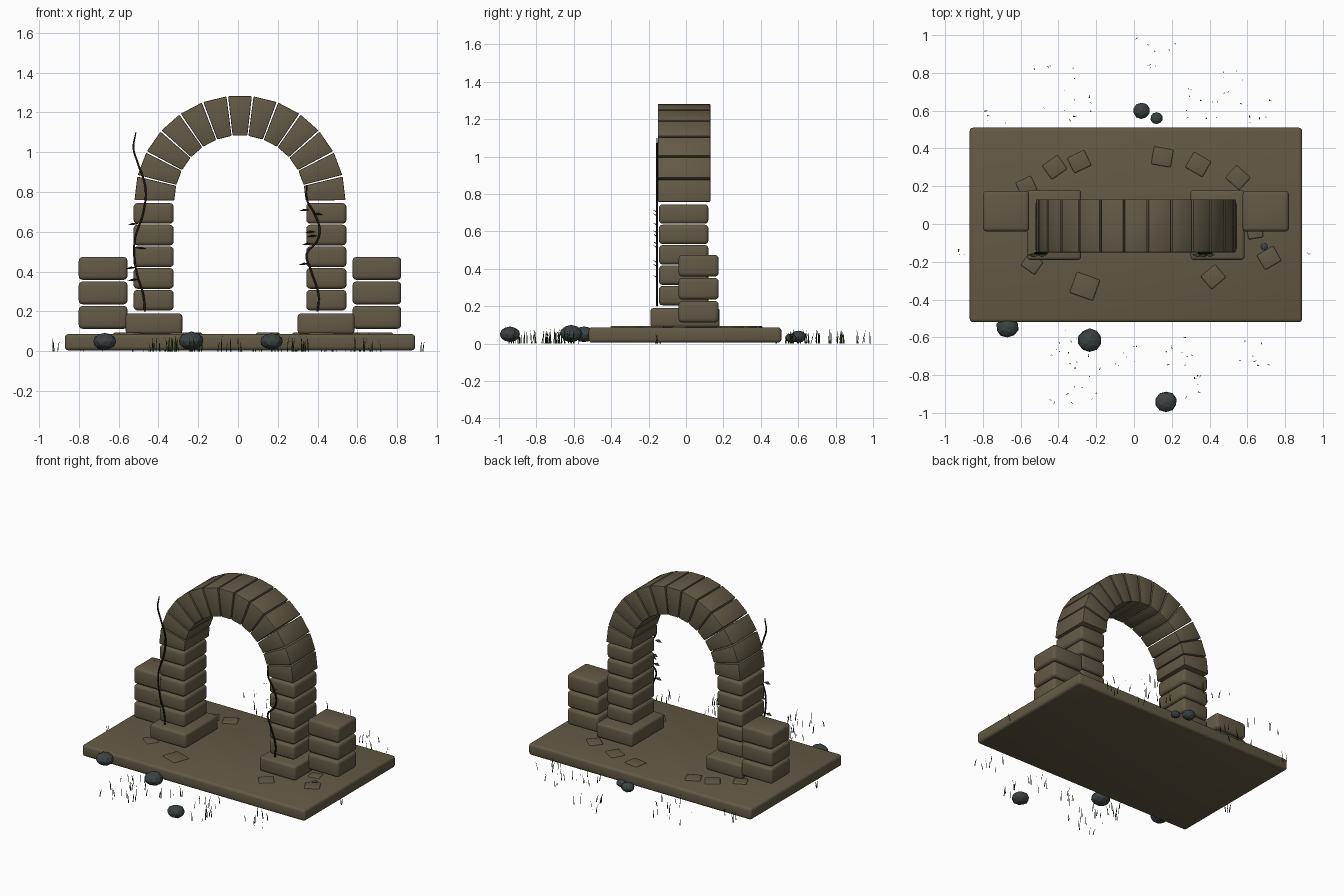
import bpy, bmesh, math, random
from mathutils import Vector, Matrix

random.seed(7)
cube = bpy.data.objects.get("Cube")
if cube:
    bpy.data.objects.remove(cube, do_unlink=True)


def material(name, rgb):
    m = bpy.data.materials.new(name)
    m.use_nodes = True
    m.diffuse_color = (*rgb, 1)
    m.node_tree.nodes["Principled BSDF"].inputs["Base Color"].default_value = (*rgb, 1)
    return m


STONE = material("warm stone", (0.125, 0.102, 0.06))
ROCK = material("dark rock", (0.045, 0.055, 0.055))
VINE = material("dark bark", (0.012, 0.009, 0.006))
LEAF = material("leaf green", (0.025, 0.035, 0.012))
GRASS = material("grass green", (0.02, 0.055, 0.01))


def finish(name, bm, mat, bevel=0, segments=3, smooth=True):
    bmesh.ops.recalc_face_normals(bm, faces=bm.faces)
    if bevel:
        bmesh.ops.bevel(bm, geom=bm.edges[:], offset=bevel, segments=segments,
                        profile=0.5, affect='EDGES')
    mesh = bpy.data.meshes.new(name)
    bm.to_mesh(mesh)
    bm.free()
    mesh.materials.append(mat)
    ob = bpy.data.objects.new(name, mesh)
    bpy.context.collection.objects.link(ob)
    if smooth:
        bpy.ops.object.select_all(action='DESELECT')
        ob.select_set(True)
        bpy.context.view_layer.objects.active = ob
        bpy.ops.object.shade_smooth_by_angle(angle=math.radians(40))
    return ob


def block(name, x, y, z, bevel, turn=0):
    """Rounded stone block from its (min, max) spans."""
    bm = bmesh.new()
    centre = Vector([(a + b) / 2 for a, b in (x, y, z)])
    size = [b - a for a, b in (x, y, z)]
    mat = (Matrix.Translation(centre) @ Matrix.Rotation(turn, 4, 'Z')
           @ Matrix.Diagonal((*size, 1)))
    bmesh.ops.create_cube(bm, size=1, matrix=mat)
    return finish(name, bm, STONE, bevel)


# Ground slab
block("ground_slab", (-0.87, 0.89), (-0.52, 0.51), (0.005, 0.087), 0.018)

# Footings, pillars and side stacks
MID = 0.01
for side, label in ((-1, "right"), (1, "left")):
    def span(a, b):
        return tuple(sorted((MID + side * a, MID + side * b)))
    block(f"{label}_footing", span(0.29, 0.575), (-0.19, 0.18), (0.087, 0.19), 0.016)
    for i in range(5):
        z = 0.205 + i * 0.109
        block(f"{label}_pillar_stone_{i + 1}", span(0.333, 0.535),
              (-0.145, 0.12), (z, z + 0.104), 0.02)
    for i in range(3):
        z = 0.113 + i * 0.123
        block(f"{label}_stack_stone_{i + 1}", span(0.565, 0.81),
              (-0.04, 0.175), (z, z + 0.115), 0.02)

# Arch of wedge stones
COUNT, INNER, OUTER, SPRING = 13, 0.33, 0.53, 0.755
step = math.pi / COUNT
for i in range(COUNT):
    mid = (i + 0.5) * step
    bm = bmesh.new()
    ring = []
    for r, s, gap in ((INNER, -1, 0.008), (OUTER, -1, 0.008),
                      (OUTER, 1, 0.008), (INNER, 1, 0.008)):
        a = mid + s * (step / 2 - gap)
        ring.append(bm.verts.new((MID + r * math.cos(a), -0.15, SPRING + r * math.sin(a))))
    face = bm.faces.new(ring)
    out = bmesh.ops.extrude_face_region(bm, geom=[face])
    bmesh.ops.translate(bm, vec=(0, 0.28, 0),
                        verts=[v for v in out["geom"] if isinstance(v, bmesh.types.BMVert)])
    finish(f"arch_stone_{i + 1}", bm, STONE, 0.005, 2)

# Worn paving stones lying in the slab: x, y, size, turn
paving = [(-0.42, 0.30, 0.10, 35), (-0.29, 0.33, 0.10, 25), (0.15, 0.355, 0.105, -10),
          (0.34, 0.315, 0.105, -30), (0.55, 0.245, 0.10, -42), (-0.57, 0.20, 0.09, 25),
          (-0.54, -0.21, 0.09, -35), (-0.26, -0.33, 0.13, -20), (0.42, -0.28, 0.10, 40),
          (0.715, -0.18, 0.10, 30), (0.64, -0.04, 0.08, 10)]
for i, (x, y, s, turn) in enumerate(paving):
    h = s / 2
    block(f"paving_stone_{i + 1}", (x - h, x + h), (y - h * 0.9, y + h * 0.9),
          (0.07, 0.094), 0.007, math.radians(turn))

# Loose faceted rocks: x, y, z, radius
rocks = [(-0.67, -0.545, 0.05, 0.062), (-0.235, -0.615, 0.053, 0.066),
         (0.17, -0.941, 0.05, 0.06), (0.04, 0.60, 0.037, 0.047),
         (0.12, 0.56, 0.03, 0.034), (0.69, -0.12, 0.076, 0.026)]
for i, (x, y, z, r) in enumerate(rocks):
    bm = bmesh.new()
    bmesh.ops.create_icosphere(bm, subdivisions=2, radius=r)
    for v in bm.verts:
        v.co *= random.uniform(0.93, 1.0)
        v.co = Vector((v.co.x, v.co.y * 0.95, v.co.z * 0.72)) + Vector((x, y, z))
    finish(f"rock_{i + 1}", bm, ROCK, smooth=False)


# Climbing vines as thin curves on the front of the pillars
def vine(name, points):
    cu = bpy.data.curves.new(name, 'CURVE')
    cu.dimensions = '3D'
    cu.bevel_depth = 0.0055
    cu.bevel_resolution = 1
    cu.resolution_u = 6
    sp = cu.splines.new('BEZIER')
    sp.bezier_points.add(len(points) - 1)
    for p, (x, z) in zip(sp.bezier_points, points):
        p.co = (x, -0.155, z)
        p.handle_left_type = p.handle_right_type = 'AUTO'
    sp.bezier_points[-1].radius = 0.6
    cu.materials.append(VINE)
    bpy.context.collection.objects.link(bpy.data.objects.new(name, cu))


vine("right_vine", [(-0.468, 0.2), (-0.475, 0.28), (-0.51, 0.40), (-0.52, 0.55),
                    (-0.475, 0.70), (-0.465, 0.82), (-0.505, 0.95), (-0.525, 1.02),
                    (-0.513, 1.1)])
vine("left_vine", [(0.40, 0.2), (0.405, 0.28), (0.365, 0.41), (0.345, 0.49),
                   (0.395, 0.55), (0.41, 0.61), (0.385, 0.69), (0.347, 0.76),
                   (0.345, 0.83)])


# Thin leaves along the vines
def leaves(name, spots):
    bm = bmesh.new()
    for x, z in spots:
        d = random.choice((-1, 1)) * 0.055
        pts = [(0, 0, 0), (d * 0.5, -0.014, 0.006), (d, 0, -0.006), (d * 0.5, 0.006, -0.006)]
        bm.faces.new([bm.verts.new((x + a, -0.162 + b, z + c)) for a, b, c in pts])
    finish(name, bm, LEAF, smooth=False)


leaves("left_vine_leaves", [(0.36, 0.71), (0.375, 0.69), (0.39, 0.60), (0.40, 0.58),
                            (0.375, 0.54), (0.36, 0.44)])
leaves("right_vine_leaves", [(-0.50, 0.64), (-0.515, 0.52), (-0.51, 0.42), (-0.50, 0.36)])

# Grass blades scattered in tufts round the slab: x, y, spread, blades
tufts = [(-0.35, -0.68, 0.12, 12), (-0.2, -0.82, 0.12, 12), (-0.4, -0.88, 0.08, 5),
         (0.27, -0.65, 0.10, 8), (0.3, -0.85, 0.08, 8), (0.64, -0.66, 0.09, 8),
         (-0.05, -0.65, 0.08, 5), (-0.42, 0.72, 0.12, 8), (-0.75, 0.54, 0.07, 5),
         (-0.3, 0.6, 0.09, 6), (0.15, 0.9, 0.08, 7), (0.35, 0.62, 0.1, 9),
         (0.5, 0.72, 0.09, 8), (0.68, 0.6, 0.07, 6), (-0.91, -0.15, 0.02, 4),
         (0.91, -0.15, 0.02, 2)]
bm = bmesh.new()


def blade(x, y, h):
    a = random.uniform(0, math.tau)
    w = Vector((math.cos(a), math.sin(a), 0)) * 0.0035
    lean = Vector((math.sin(a), math.cos(a), 0)) * random.uniform(0.004, 0.02)
    root = Vector((x, y, 0))
    mid = root + lean * 0.3 + Vector((0, 0, h * 0.6))
    tip = root + lean + Vector((0, 0, h))
    bm.faces.new([bm.verts.new(p) for p in (root - w, root + w, mid + w * 0.7, tip, mid - w * 0.7)])


for x, y, spread, n in tufts:
    for _ in range(n):
        blade(x + random.uniform(-spread, spread), y + random.uniform(-spread, spread),
              random.uniform(0.045, 0.085))
blade(0.02, 0.985, 0.07)
finish("grass", bm, GRASS, smooth=False)
